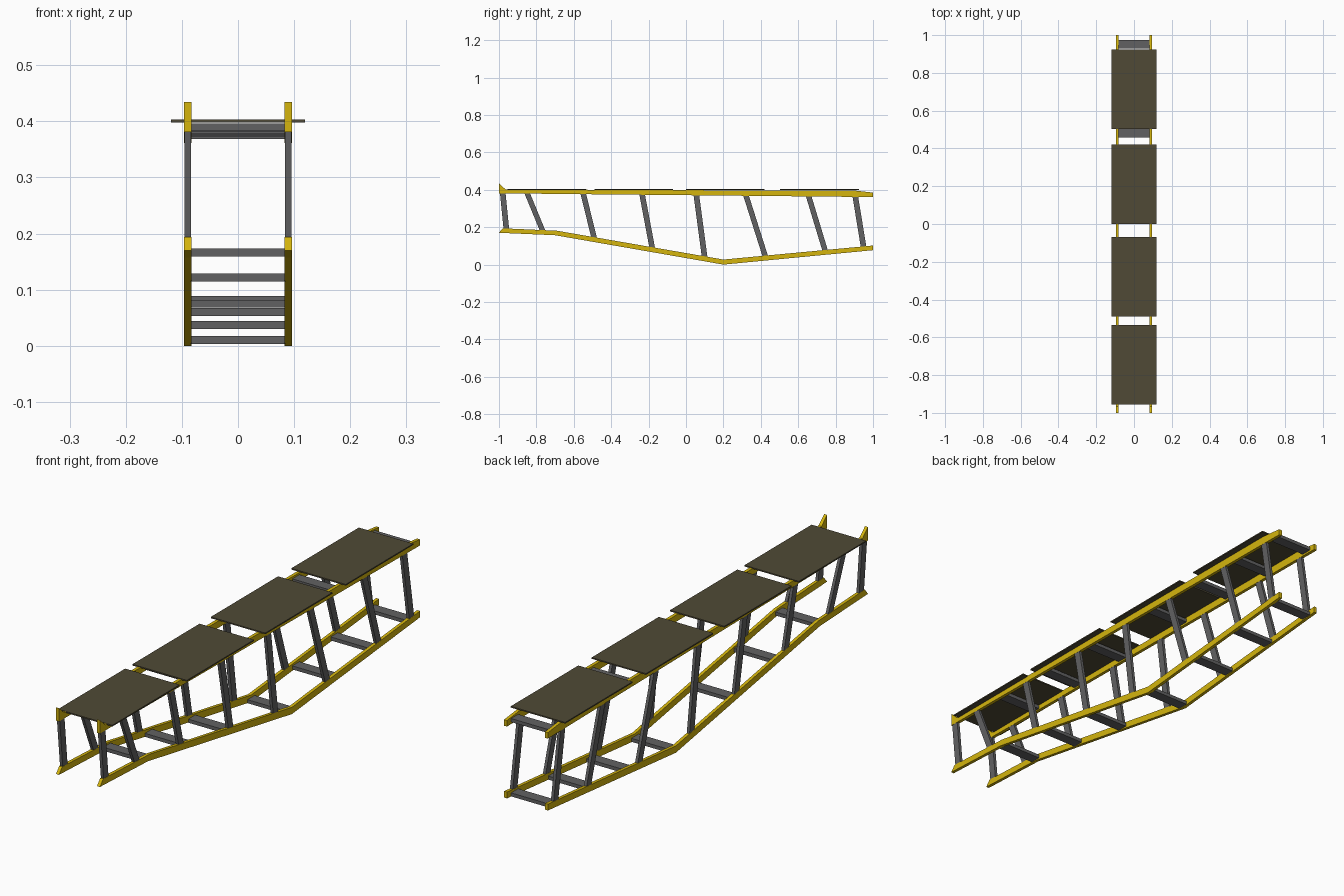
import bpy
import bmesh
from mathutils import Vector

if "Cube" in bpy.data.objects:
    bpy.data.objects.remove(bpy.data.objects["Cube"])


def material(name, rgb):
    m = bpy.data.materials.new(name)
    m.diffuse_color = (*rgb, 1)
    m.use_nodes = True
    m.node_tree.nodes["Principled BSDF"].inputs["Base Color"].default_value = m.diffuse_color
    return m


YELLOW = material("yellow_paint", (0.66, 0.46, 0.004))
GREY = material("grey_steel", (0.12, 0.12, 0.122))
OLIVE = material("olive_panel", (0.08, 0.068, 0.037))


def extrude(name, profile, x0, x1, mat):
    """Extrude a closed (y, z) profile along x."""
    bm = bmesh.new()
    face = bm.faces.new([bm.verts.new((x0, y, z)) for y, z in profile])
    ext = bmesh.ops.extrude_face_region(bm, geom=[face])
    moved = [v for v in ext["geom"] if isinstance(v, bmesh.types.BMVert)]
    bmesh.ops.translate(bm, verts=moved, vec=Vector((x1 - x0, 0, 0)))
    bmesh.ops.recalc_face_normals(bm, faces=bm.faces)
    me = bpy.data.meshes.new(name)
    bm.to_mesh(me)
    bm.free()
    me.materials.append(mat)
    ob = bpy.data.objects.new(name, me)
    bpy.context.collection.objects.link(ob)
    return ob


def box(name, y0, y1, z0, z1, hx, mat):
    return extrude(name, [(y0, z0), (y1, z0), (y1, z1), (y0, z1)], -hx, hx, mat)


def lerp_path(path, y):
    for (ya, za), (yb, zb) in zip(path, path[1:]):
        if y <= yb:
            return za + (zb - za) * (y - ya) / (yb - ya)
    return path[-1][1]


lower_top = [(-0.98, 0.194), (-0.69, 0.181), (0.2, 0.027), (1, 0.102)]
lower_bottom = [(-1, 0.170), (-0.70, 0.157), (0.2, 0.0), (1, 0.077)]
upper_top = [(-1, 0.434), (-0.965, 0.402), (0.2, 0.397), (0.91, 0.395), (1, 0.385)]
upper_bottom = [(-1, 0.381), (1, 0.361)]

# leaning posts: (top y, bottom y)
posts = [(-0.98, -0.96), (-0.85, -0.765), (-0.55, -0.49), (-0.235, -0.18),
         (0.055, 0.10), (0.32, 0.425), (0.655, 0.745), (0.905, 0.95)]

for side, s in (("left", -1), ("right", 1)):
    xa, xb = s * 0.083, s * 0.096
    # long side rails
    extrude("lower_rail_" + side, lower_bottom + lower_top[::-1], xa, xb, YELLOW)
    extrude("upper_rail_" + side, upper_bottom + upper_top[::-1], xa, xb, YELLOW)
    for i, (yt, yb) in enumerate(posts):
        zt = lerp_path(upper_bottom, yt) + 0.004
        zb = lerp_path(lower_top, yb) - 0.007
        w = 0.015
        extrude(f"post_{side}_{i + 1}",
                [(yb - w, zb), (yb + w, zb), (yt + w, zt), (yt - w, zt)],
                s * 0.0835, s * 0.0955, GREY)

# cross bars between the rails
for i, y in enumerate((-0.70, -0.44, -0.17, 0.2, 0.48, 0.72, 0.952)):
    zl = (lerp_path(lower_top, y) + lerp_path(lower_bottom, y)) / 2 - 0.003
    zu = (lerp_path(upper_top, y) + lerp_path(upper_bottom, y)) / 2
    box(f"lower_crossbar_{i + 1}", y - 0.022, y + 0.022, zl - 0.007, zl + 0.007, 0.085, GREY)
    box(f"upper_crossbar_{i + 1}", y - 0.022, y + 0.022, zu - 0.007, zu + 0.007, 0.085, GREY)

# thin deck panels
for i, (y0, y1) in enumerate(((-0.955, -0.535), (-0.49, -0.07), (0.0, 0.42), (0.503, 0.925))):
    box(f"deck_panel_{i + 1}", y0, y1, 0.398, 0.403, 0.119, OLIVE)
